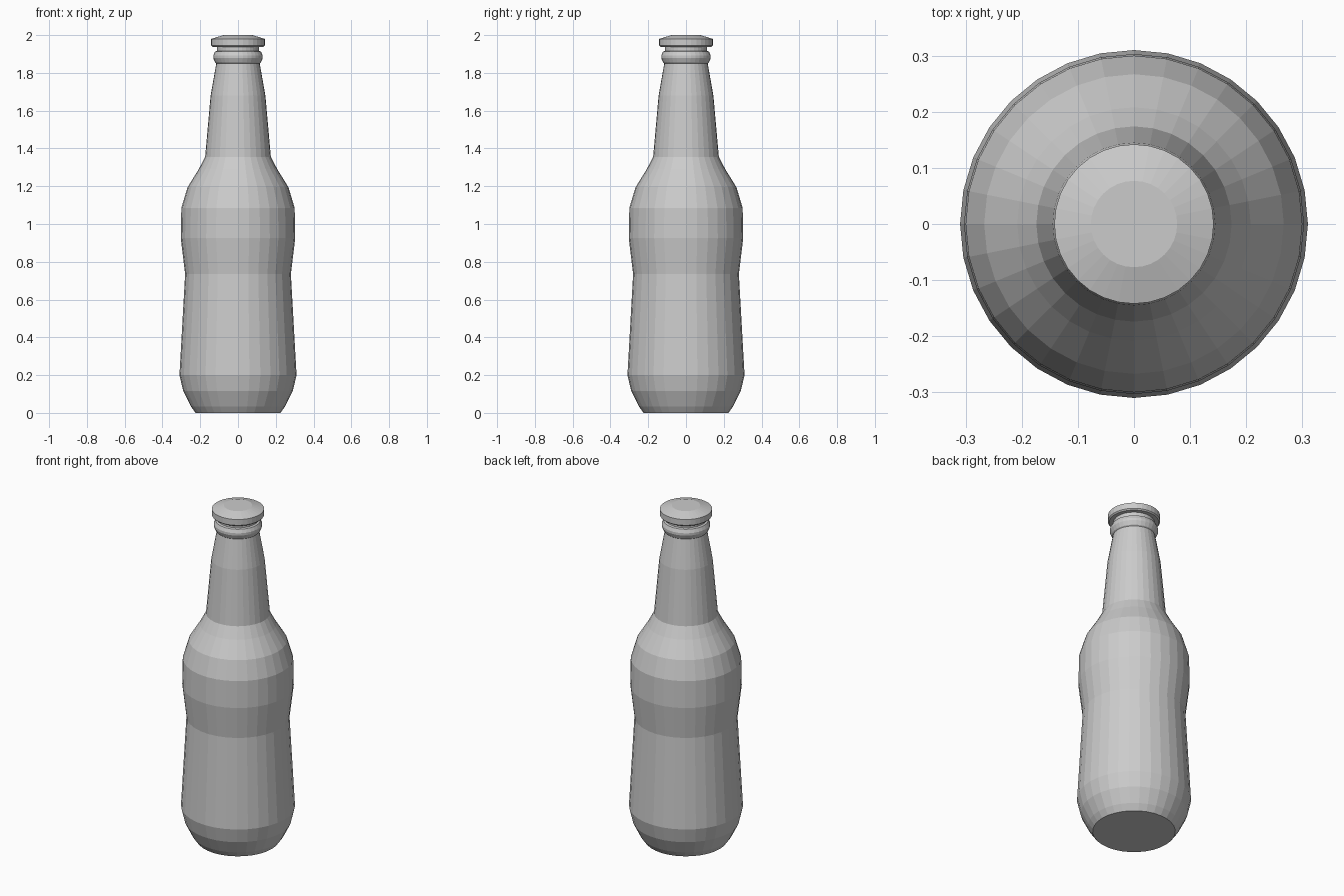
import bpy, bmesh
from math import cos, sin, tau

if "Cube" in bpy.data.objects:
    bpy.data.objects.remove(bpy.data.objects["Cube"])

SIDES = 32


def lathe(name, profile):
    """Revolve (radius, height) points around z and close both ends."""
    bm = bmesh.new()
    rings = [[bm.verts.new((r * cos(tau * i / SIDES), r * sin(tau * i / SIDES), z))
              for i in range(SIDES)] for r, z in profile]
    for low, high in zip(rings, rings[1:]):
        for i in range(SIDES):
            j = (i + 1) % SIDES
            bm.faces.new((low[i], low[j], high[j], high[i]))
    bm.faces.new(rings[0][::-1])
    bm.faces.new(rings[-1])
    mesh = bpy.data.meshes.new(name)
    bm.to_mesh(mesh)
    bm.free()
    obj = bpy.data.objects.new(name, mesh)
    bpy.context.collection.objects.link(obj)
    return obj


# Bottle: rounded foot, waisted body, shoulder, neck and lip ring
lathe("bottle", [
    (0.225, 0.0), (0.25, 0.035), (0.29, 0.115), (0.31, 0.2),
    (0.28, 0.735), (0.303, 0.925), (0.3, 1.085), (0.267, 1.195),
    (0.208, 1.29), (0.174, 1.355), (0.145, 1.68), (0.115, 1.85),
    (0.121, 1.855), (0.131, 1.878), (0.131, 1.892), (0.122, 1.912),
    (0.112, 1.916), (0.112, 1.95),
])

# Cap: short disc with a shallow sloped top
lathe("cap", [(0.135, 1.938), (0.142, 1.945), (0.142, 1.98), (0.077, 2.0)])
